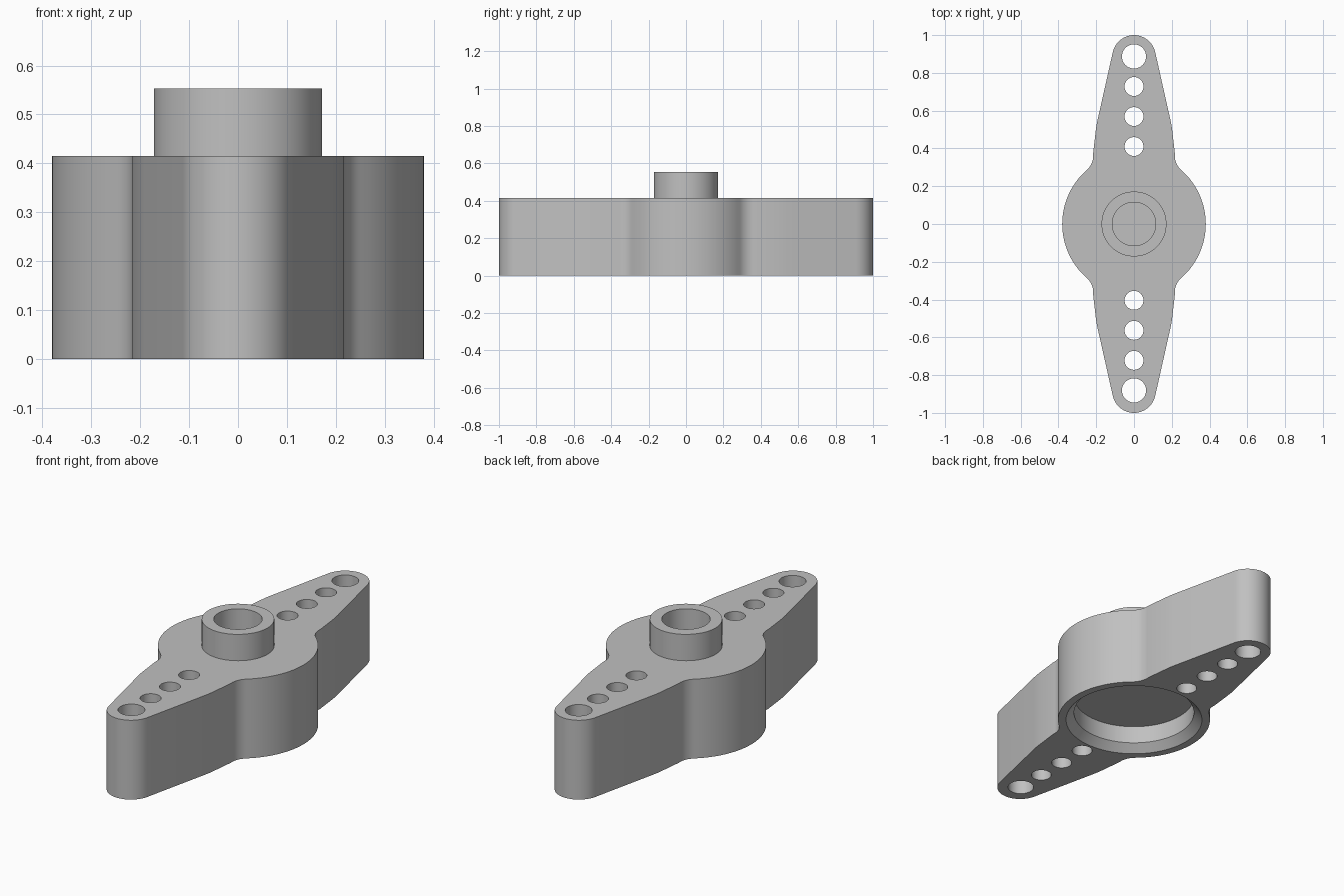
import bpy, bmesh, math
from mathutils import Vector

if "Cube" in bpy.data.objects:
    bpy.data.objects.remove(bpy.data.objects["Cube"], do_unlink=True)

HEIGHT = 0.415
TOP = 0.553

grey = bpy.data.materials.new("light_grey_plastic")
grey.use_nodes = True
grey.diffuse_color = (0.53, 0.53, 0.53, 1)
grey.node_tree.nodes["Principled BSDF"].inputs["Base Color"].default_value = (0.53, 0.53, 0.53, 1)


def arc(cx, cy, r, start, end, steps):
    """Points along an arc, angles in degrees."""
    angles = [math.radians(start + (end - start) * i / steps) for i in range(steps + 1)]
    return [(cx + r * math.cos(a), cy + r * math.sin(a)) for a in angles]


def make_object(name, bm):
    bmesh.ops.recalc_face_normals(bm, faces=bm.faces)
    mesh = bpy.data.meshes.new(name)
    bm.to_mesh(mesh)
    bm.free()
    mesh.materials.append(grey)
    obj = bpy.data.objects.new(name, mesh)
    bpy.context.collection.objects.link(obj)
    return obj


def prism(name, outline, z0, z1):
    bm = bmesh.new()
    face = bm.faces.new([bm.verts.new((x, y, z0)) for x, y in outline])
    grown = bmesh.ops.extrude_face_region(bm, geom=[face])
    bmesh.ops.translate(bm, vec=Vector((0, 0, z1 - z0)),
                        verts=[v for v in grown["geom"] if isinstance(v, bmesh.types.BMVert)])
    return make_object(name, bm)


def turned(name, profile, steps=80):
    """Closed solid of revolution from (radius, z) pairs."""
    bm = bmesh.new()
    rings = [[bm.verts.new((x, y, z)) for x, y in arc(0, 0, r, 0, 360, steps)[:-1]]
             for r, z in profile]
    for a, b in zip(rings, rings[1:]):
        for i in range(steps):
            j = (i + 1) % steps
            bm.faces.new((a[i], a[j], b[j], b[i]))
    bm.faces.new(rings[0])
    bm.faces.new(rings[-1])
    return make_object(name, bm)


def combine(target, other, operation):
    mod = target.modifiers.new(operation.lower(), "BOOLEAN")
    mod.operation = operation
    mod.solver = "EXACT"
    mod.object = other
    bpy.context.view_layer.objects.active = target
    bpy.ops.object.modifier_apply(modifier=mod.name)
    bpy.data.objects.remove(other, do_unlink=True)


# Double arm: hub disc, concave fillets, tapered arms with round tips
quarter = arc(0, 0, 0.38, 0, 48.8, 14)
quarter += arc(0.316, 0.361, 0.1, 228.8, 174, 8)[1:]
quarter += [(0.203, 0.49), (0.199, 0.52), (0.193, 0.55)]
quarter += arc(0, 0.885, 0.115, 12, 90, 12)
half = quarter + [(-x, y) for x, y in reversed(quarter[:-1])]
outline = half + [(x, -y) for x, y in reversed(half[1:-1])]
body = prism("double_arm", outline, 0, HEIGHT)

# Raised collar
combine(body, turned("collar", [(0.172, 0.3), (0.172, TOP)]), "UNION")

# Blind screw bore from above
combine(body, turned("bore_cutter", [(0.115, 0.26), (0.115, 0.7)]), "DIFFERENCE")

# Chamfered socket underneath
socket = [(0.44, -0.1), (0.34, 0), (0.30, 0.04), (0.30, 0.133)]
combine(body, turned("socket_cutter", socket), "DIFFERENCE")

# Row of link holes on each arm
for side in (-1, 1):
    for y, r in ((0.407, 0.05), (0.566, 0.05), (0.725, 0.05), (0.884, 0.064)):
        hole = arc(0, side * y + 0.003, r, 0, 360, 40)[:-1]
        combine(body, prism("hole_cutter", hole, -0.1, 0.6), "DIFFERENCE")

# Smooth walls with crisp rims
bpy.ops.object.select_all(action="DESELECT")
body.select_set(True)
bpy.context.view_layer.objects.active = body
bpy.ops.object.shade_smooth_by_angle(angle=math.radians(30))
